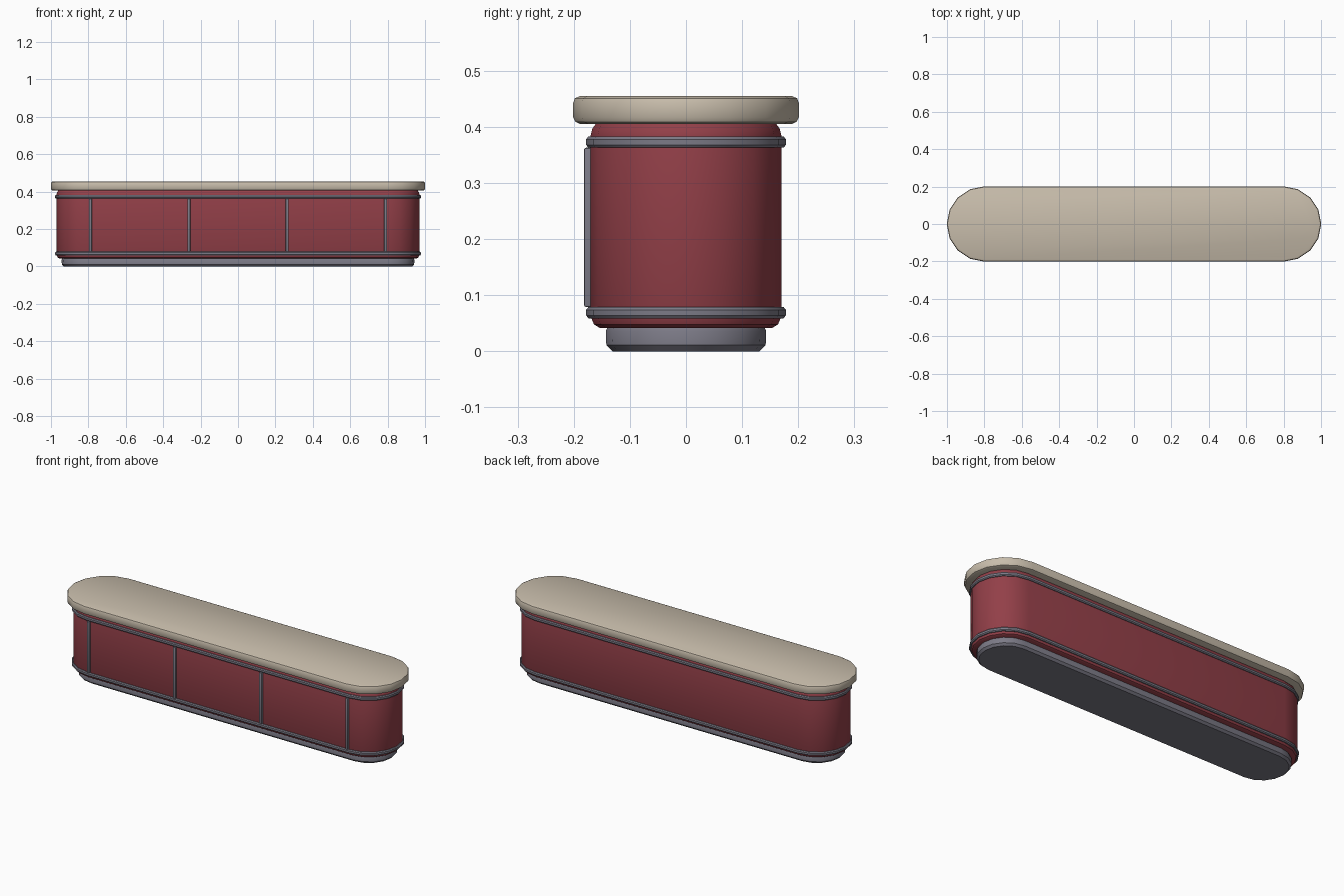
import bpy, bmesh, math

cube = bpy.data.objects.get("Cube")
if cube:
    bpy.data.objects.remove(cube, do_unlink=True)

HALF_STRAIGHT = 0.8   # half length of the straight sides
ARC_STEPS = 8         # segments in each rounded end


def material(name, rgb):
    mat = bpy.data.materials.new(name)
    mat.use_nodes = True
    color = (*rgb, 1)
    mat.diffuse_color = color
    mat.node_tree.nodes["Principled BSDF"].inputs["Base Color"].default_value = color
    return mat


RED = material("dark red panel", (0.29, 0.05, 0.065))
CREAM = material("cream worktop", (0.58, 0.51, 0.41))
GREY = material("grey metal", (0.2, 0.195, 0.24))


def finish(name, bm, mat):
    bmesh.ops.recalc_face_normals(bm, faces=bm.faces)
    mesh = bpy.data.meshes.new(name)
    bm.to_mesh(mesh)
    bm.free()
    mesh.materials.append(mat)
    obj = bpy.data.objects.new(name, mesh)
    bpy.context.collection.objects.link(obj)
    bpy.ops.object.select_all(action='DESELECT')
    obj.select_set(True)
    bpy.context.view_layer.objects.active = obj
    bpy.ops.object.shade_smooth_by_angle(angle=math.radians(35))
    return obj


def outline(radius):
    """Long outline with half-round ends."""
    points = []
    for side in (1, -1):
        for i in range(ARC_STEPS + 1):
            a = -math.pi / 2 + math.pi * i / ARC_STEPS
            points.append((side * (HALF_STRAIGHT + radius * math.cos(a)),
                           side * radius * math.sin(a)))
    return points


def loft(name, profile, mat, closed=False):
    """Sweep a (radius, height) profile around the rounded outline."""
    bm = bmesh.new()
    rings = [[bm.verts.new((x, y, z)) for x, y in outline(r)] for r, z in profile]
    pairs = list(zip(rings, rings[1:]))
    if closed:
        pairs.append((rings[-1], rings[0]))
    else:
        bm.faces.new(rings[0])
        bm.faces.new(rings[-1])
    for low, high in pairs:
        for i in range(len(low)):
            j = (i + 1) % len(low)
            bm.faces.new((low[i], low[j], high[j], high[i]))
    return finish(name, bm, mat)


# Solid tiers from the floor up
loft("plinth", [(0.131, 0), (0.142, 0.011), (0.143, 0.036), (0.14, 0.042)], GREY)
loft("counter_body", [(0.154, 0.042), (0.164, 0.048), (0.17, 0.062), (0.17, 0.385),
                      (0.167, 0.397), (0.161, 0.405)], RED)
loft("worktop", [(0.188, 0.405), (0.197, 0.409), (0.201, 0.417), (0.201, 0.443),
                 (0.198, 0.451), (0.189, 0.455)], CREAM)

# Rounded trim bands around the body
for name, z in (("lower_trim", 0.069), ("upper_trim", 0.373)):
    band = [(0.165, z - 0.01), (0.174, z - 0.01), (0.178, z - 0.005),
            (0.178, z + 0.005), (0.174, z + 0.01), (0.165, z + 0.01)]
    loft(name, band, GREY, closed=True)

# Vertical strips dividing the front panel
for n in range(4):
    bm = bmesh.new()
    bmesh.ops.create_cube(bm, size=1)
    bmesh.ops.scale(bm, vec=(0.016, 0.022, 0.284), verts=bm.verts)
    bmesh.ops.bevel(bm, geom=bm.edges[:], offset=0.004, segments=2,
                    profile=0.5, affect='EDGES')
    strip = finish(f"front_strip_{n + 1}", bm, GREY)
    strip.location = (-0.789 + 0.526 * n, -0.171, 0.221)
